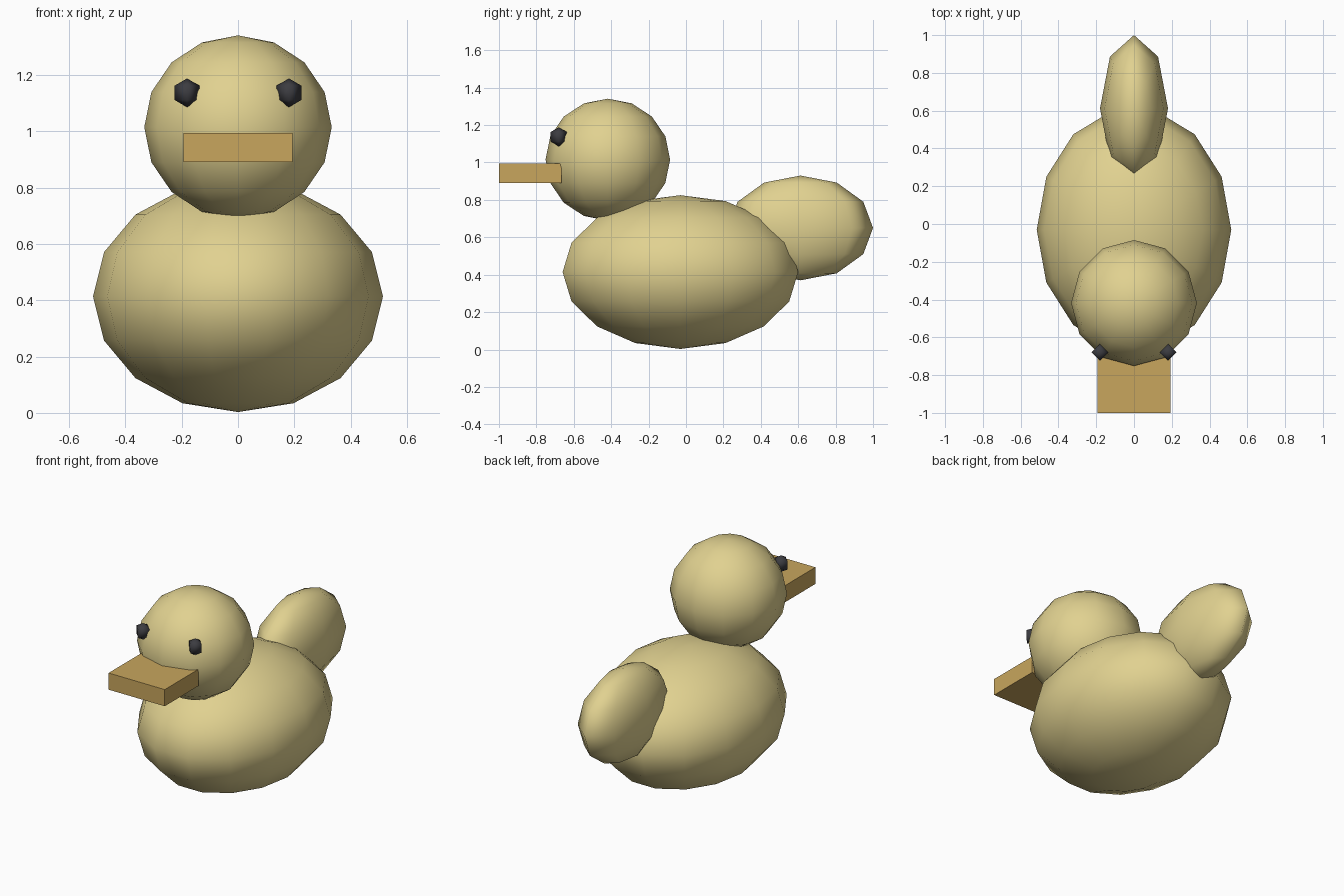
import bpy
from math import radians

if "Cube" in bpy.data.objects:
    bpy.data.objects.remove(bpy.data.objects["Cube"])


def material(name, rgb):
    m = bpy.data.materials.new(name)
    m.diffuse_color = (*rgb, 1)
    m.use_nodes = True
    m.node_tree.nodes["Principled BSDF"].inputs["Base Color"].default_value = m.diffuse_color
    return m


down = material("pale_yellow", (0.75, 0.64, 0.28))
orange = material("bill_orange", (0.58, 0.38, 0.11))
dark = material("dark_grey", (0.045, 0.045, 0.052))


def ball(name, centre, radii, segments, rings, mat, turn=0):
    bpy.ops.mesh.primitive_uv_sphere_add(segments=segments, ring_count=rings, radius=1,
                                         location=centre, rotation=(0, 0, radians(turn)))
    ob = bpy.context.object
    ob.name = name
    ob.scale = radii
    ob.data.materials.append(mat)
    bpy.ops.object.shade_smooth()
    return ob


# Body: 14 sides, widest vertices on the x axis
# (the primitive starts on an axis, so turn 14-sided ring onto x and swap radii)
body = ball("body", (0, -0.03, 0.414), (1, 1, 1), 14, 8, down)
first = max(abs(v.co.x) for v in body.data.vertices)
if first < 0.99:  # ring starts on y: rotate mesh so vertices lie on x
    for v in body.data.vertices:
        v.co.x, v.co.y = v.co.y, -v.co.x
body.scale = (0.515, 0.646, 0.411)

# Head and upright tail
ball("head", (0, -0.418, 1.015), (0.333, 0.333, 0.326), 12, 8, down)
ball("tail", (0, 0.612, 0.65), (0.18, 0.388, 0.28), 8, 6, down)

# Eyes: tiny low-poly balls
for side, x in (("left", -0.181), ("right", 0.181)):
    ball(side + "_eye", (x, -0.68, 1.137), (0.051, 0.051, 0.051), 4, 3, dark)

# Flat box bill
bpy.ops.mesh.primitive_cube_add(size=1, location=(0, -0.8325, 0.943))
bill = bpy.context.object
bill.name = "bill"
bill.scale = (0.388, 0.335, 0.104)
bill.data.materials.append(orange)
